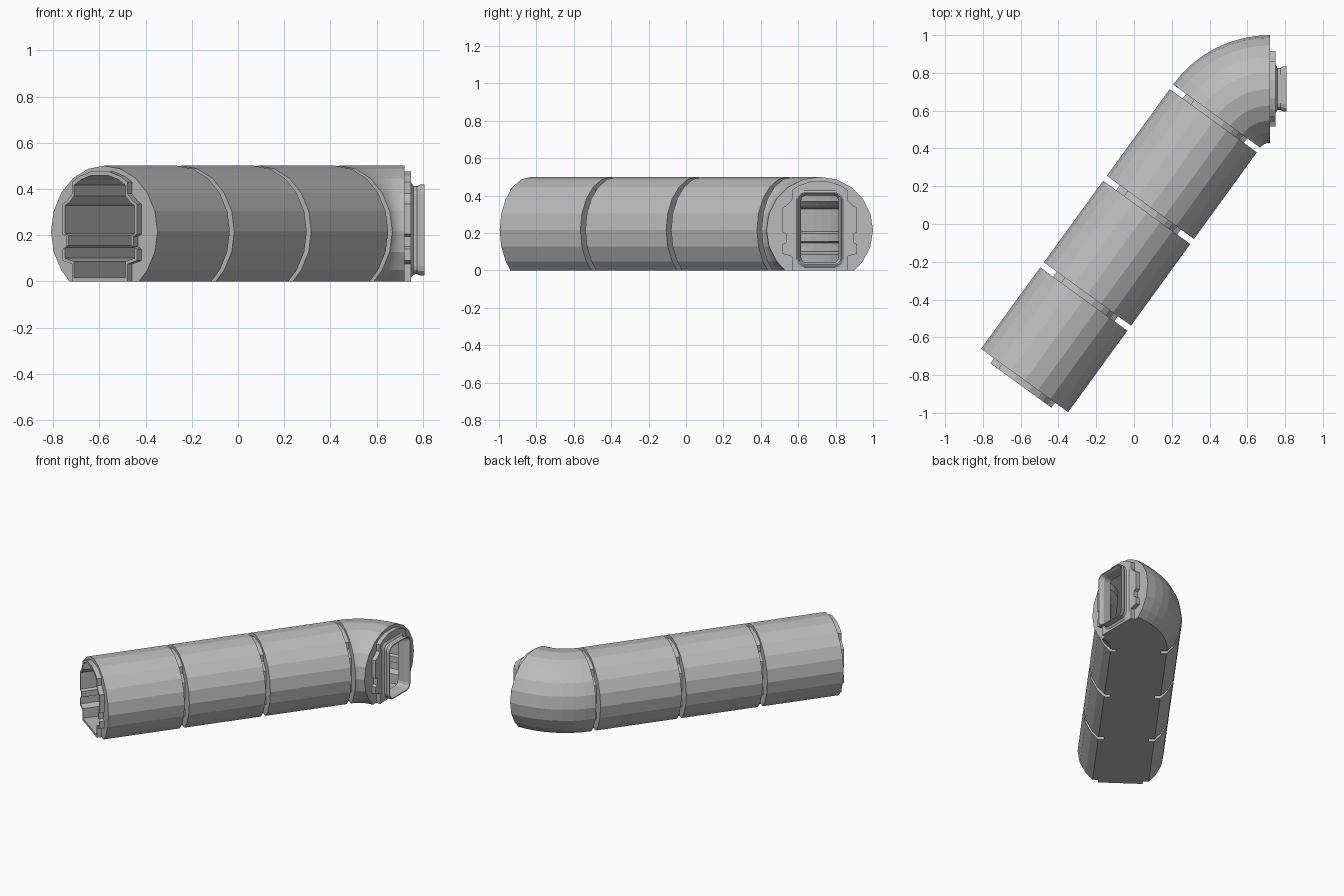
import bpy
import bmesh
from math import radians, sin, cos, pi, sqrt
from mathutils import Vector

cube = bpy.data.objects.get("Cube")
if cube:
    bpy.data.objects.remove(cube, do_unlink=True)

grey = bpy.data.materials.new("plain_grey")
grey.use_nodes = True
GREY = (0.5, 0.5, 0.5, 1)
grey.diffuse_color = GREY
grey.node_tree.nodes["Principled BSDF"].inputs["Base Color"].default_value = GREY

# Main dimensions
RADIUS, AXIS_Z = 0.285, 0.216
BEND = radians(54)
PIVOT, BEND_RADIUS = Vector((0.72, 0.366)), 0.349
RUN = 1.73
GAP = 0.033


# Profiles: lists of (sideways, height)
def pipe_profile():
    half = sqrt(RADIUS ** 2 - AXIS_Z ** 2)
    arc = [(RADIUS * cos(k * pi / 10), AXIS_Z + RADIUS * sin(k * pi / 10)) for k in range(-2, 13)]
    return [(half, 0)] + arc + [(-half, 0)]


def stepped_profile():
    side = [(0.148, 0), (0.148, 0.075), (0.2, 0.09), (0.2, 0.14), (0.18, 0.15), (0.18, 0.195),
            (0.2, 0.205), (0.2, 0.335), (0.175, 0.35), (0.148, 0.38), (0.148, 0.43),
            (0.11, 0.455), (0.05, 0.475)]
    return side + [(-u, z) for u, z in reversed(side)]


def rounded_box(half_w, half_h, r, mid_z=0.222):
    points = []
    for q, (sx, sz) in enumerate([(1, 1), (-1, 1), (-1, -1), (1, -1)]):
        for k in range(4):
            a = (q + k / 3) * pi / 2
            points.append((sx * (half_w - r) + r * cos(a), mid_z + sz * (half_h - r) + r * sin(a)))
    return points


def shrink(profile, factor, mid_z=0.2375):
    return [(u * factor, mid_z + (z - mid_z) * factor) for u, z in profile]


# Stations: a position on the ground plan and a heading
def on_run(s):
    start = PIVOT + BEND_RADIUS * Vector((-sin(BEND), cos(BEND)))
    return start + (s - RUN) * Vector((cos(BEND), sin(BEND))), BEND


def on_bend(t):
    a = BEND * (1 - t)
    return PIVOT + BEND_RADIUS * Vector((-sin(a), cos(a))), a


def past_bend(d):
    return PIVOT + Vector((d, BEND_RADIUS)), 0


def hollow(name, sections):
    """Loft an outer and an inner wall through the sections and close both ends as rings."""
    bm = bmesh.new()
    ends = [[], []]
    for wall in (0, 1):
        rings = []
        for (pos, a), *profiles in sections:
            rings.append([bm.verts.new((pos.x - u * sin(a), pos.y + u * cos(a), z))
                          for u, z in profiles[wall]])
        for r0, r1 in zip(rings, rings[1:]):
            for i in range(len(r0)):
                j = (i + 1) % len(r0)
                bm.faces.new((r0[i], r0[j], r1[j], r1[i]))
        for end, ring in zip(ends, (rings[0], rings[-1])):
            end += [bm.edges.get((ring[i - 1], ring[i])) for i in range(len(ring))]
    for end in ends:
        bmesh.ops.triangle_fill(bm, edges=end, use_beauty=True)
    bmesh.ops.recalc_face_normals(bm, faces=bm.faces)
    # Merge the ring triangles into flat faces
    bmesh.ops.dissolve_limit(bm, angle_limit=radians(0.5), verts=[], edges=[
        e for e in bm.edges if len(e.link_faces) == 2 and all(len(f.verts) == 3 for f in e.link_faces)])
    mesh = bpy.data.meshes.new(name)
    bm.to_mesh(mesh)
    bm.free()
    mesh.materials.append(grey)
    bpy.context.collection.objects.link(bpy.data.objects.new(name, mesh))


pipe = pipe_profile()
collar = stepped_profile()
bore = shrink(collar, 0.93)

# Three straight pipe segments, each led by a stepped collar
starts = [0, 0.566, 1.133]
stops = [0.533, 1.1, 1.70]
for i, (s0, s1) in enumerate(zip(starts, stops), 1):
    hollow(f"pipe_segment_{i}", [(on_run(s), pipe, bore) for s in (s0, s1)])
    hollow(f"joint_collar_{i}", [(on_run(s), collar, bore) for s in (s0 - GAP, s0)])
hollow("elbow_collar", [(on_run(s), collar, bore) for s in (1.70, RUN)])

# Curved elbow
hollow("elbow", [(on_bend(k / 8), pipe, bore) for k in range(9)])

# End plate with a rectangular hole, and the flared spout on it
hole = rounded_box(0.1, 0.18, 0.03)
hollow("end_plate", [(past_bend(d), collar, hole) for d in (0, 0.03)])
hollow("spout", [
    (past_bend(0.03), rounded_box(0.125, 0.205, 0.04), hole),
    (past_bend(0.04), rounded_box(0.112, 0.192, 0.035), hole),
    (past_bend(0.055), rounded_box(0.11, 0.19, 0.035), hole),
    (past_bend(0.07), rounded_box(0.12, 0.197, 0.04), rounded_box(0.105, 0.183, 0.03)),
    (past_bend(0.087), rounded_box(0.12, 0.197, 0.04), rounded_box(0.114, 0.19, 0.035)),
])
